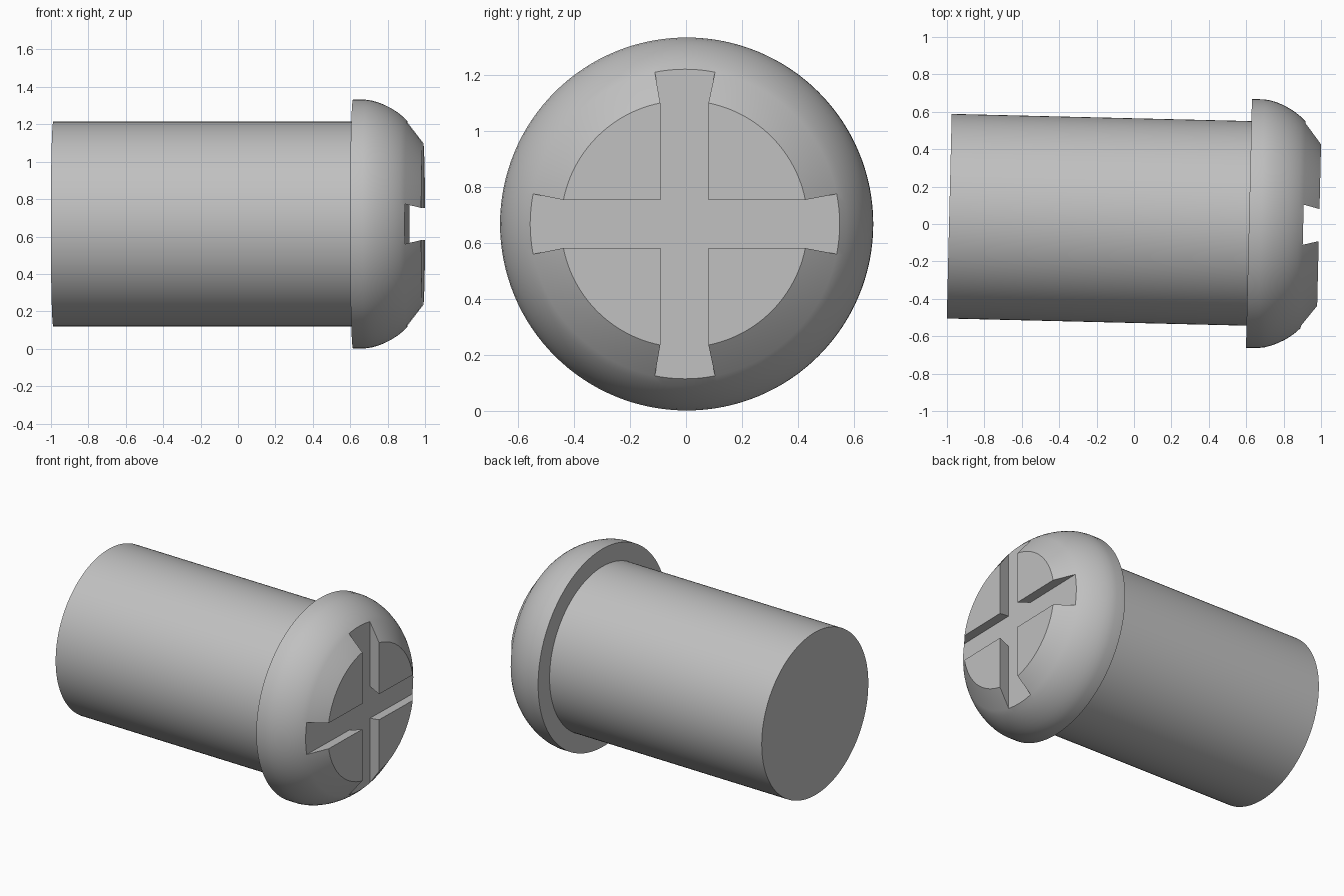
import bpy, bmesh, math
from mathutils import Matrix

cube = bpy.data.objects.get("Cube")
if cube:
    bpy.data.objects.remove(cube, do_unlink=True)

STEPS = 128
TILT = Matrix.Translation((0, 0.018, 0.667)) @ Matrix.Rotation(math.radians(-1.38), 4, 'Z')

steel = bpy.data.materials.new("steel_grey")
steel.use_nodes = True
colour = (0.53, 0.53, 0.53, 1)
steel.diffuse_color = colour
steel.node_tree.nodes["Principled BSDF"].inputs["Base Color"].default_value = colour


def make_object(name, bm):
    bmesh.ops.recalc_face_normals(bm, faces=bm.faces)
    mesh = bpy.data.meshes.new(name)
    bm.to_mesh(mesh)
    bm.free()
    mesh.materials.append(steel)
    obj = bpy.data.objects.new(name, mesh)
    bpy.context.collection.objects.link(obj)
    return obj


def lathe(name, profile):
    """Revolve (x, radius) points about the x axis and cap both ends."""
    bm = bmesh.new()
    verts = [bm.verts.new((x, 0, r)) for x, r in profile]
    edges = [bm.edges.new(pair) for pair in zip(verts, verts[1:])]
    bmesh.ops.spin(bm, geom=verts + edges, cent=(0, 0, 0), axis=(1, 0, 0),
                   angle=math.tau, steps=STEPS)
    bmesh.ops.remove_doubles(bm, verts=bm.verts, dist=0.0001)
    bmesh.ops.holes_fill(bm, edges=[e for e in bm.edges if e.is_boundary], sides=0)
    return make_object(name, bm)


def slot_cutter(name, angle):
    """Long prism whose section widens towards the slot floor."""
    floor, mouth, slope = 0.905, 1.05, 0.25
    bm = bmesh.new()
    section = []
    for x in (floor, mouth):
        half = 0.086 + (0.99 - x) * slope
        section.append(((x, half), (x, -half)))
    loop = [section[0][0], section[0][1], section[1][1], section[1][0]]
    face = bm.faces.new([bm.verts.new((x, -0.8, z)) for x, z in loop])
    grown = bmesh.ops.extrude_face_region(bm, geom=[face])["geom"]
    bmesh.ops.translate(bm, vec=(0, 1.6, 0),
                        verts=[v for v in grown if isinstance(v, bmesh.types.BMVert)])
    bmesh.ops.rotate(bm, cent=(0, 0, 0), matrix=Matrix.Rotation(angle, 3, 'X'), verts=bm.verts)
    obj = make_object(name, bm)
    obj.hide_render = True
    return obj


# Cylindrical shaft and rounded head with a conical shoulder and flat face
screw = lathe("screw_body", [
    (-0.988, 0.547), (0.615, 0.547), (0.615, 0.665), (0.68, 0.665),
    (0.715, 0.66), (0.75, 0.65), (0.785, 0.636), (0.82, 0.618),
    (0.85, 0.599), (0.88, 0.576), (0.905, 0.552), (0.99, 0.44)])

# Cross recess in the head
bpy.context.view_layer.objects.active = screw
for name, angle in (("slot_across", 0), ("slot_upright", math.pi / 2)):
    cutter = slot_cutter(name, angle)
    mod = screw.modifiers.new(name, 'BOOLEAN')
    mod.operation = 'DIFFERENCE'
    mod.solver = 'EXACT'
    mod.object = cutter
    bpy.ops.object.modifier_apply(modifier=mod.name)
    bpy.data.objects.remove(cutter, do_unlink=True)

# Smooth round surfaces, crisp rims, slight yaw of the whole part
bpy.ops.object.select_all(action='DESELECT')
screw.select_set(True)
bpy.ops.object.shade_smooth_by_angle(angle=math.radians(30))
screw.matrix_world = TILT
